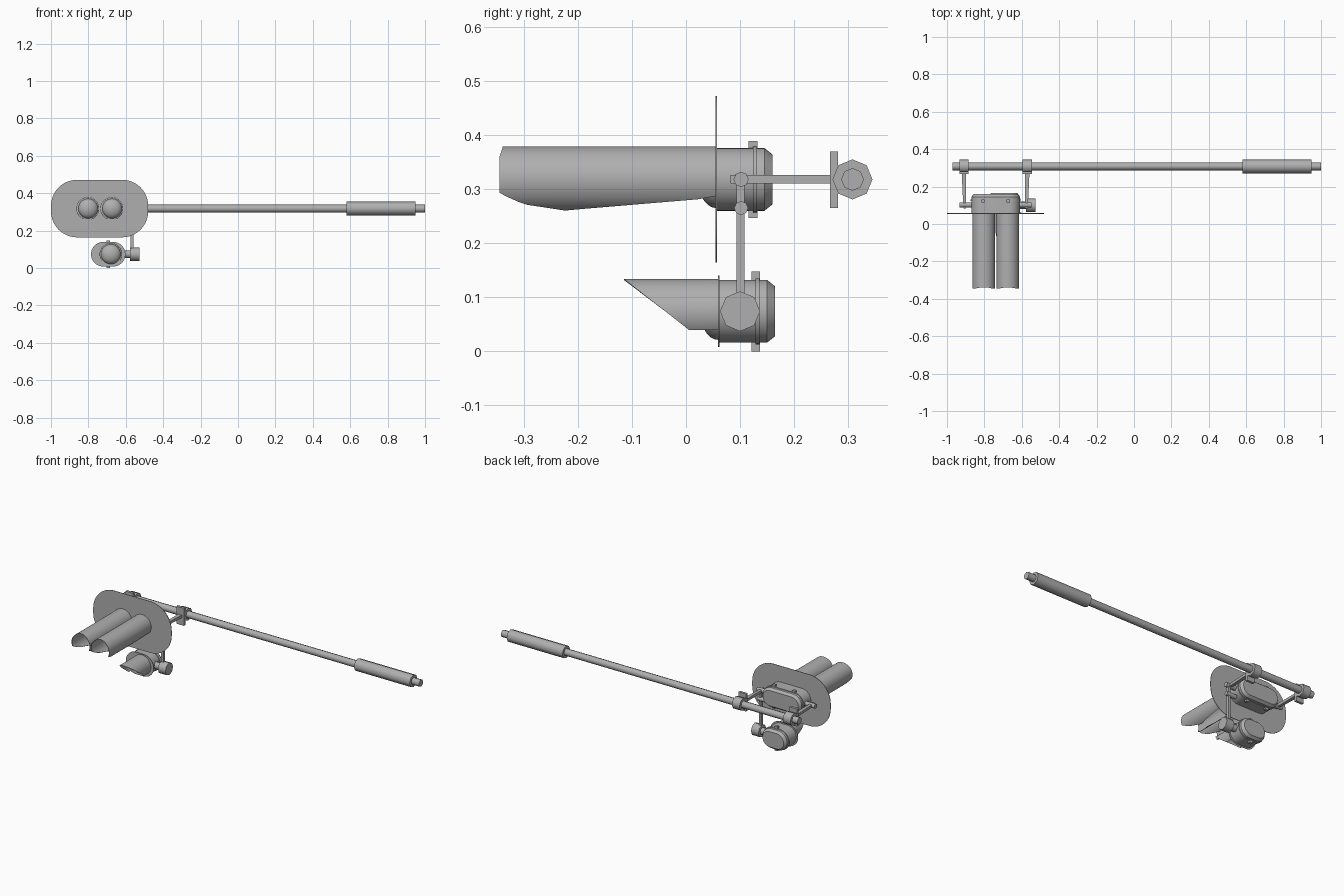
import bpy, bmesh, math
from mathutils import Vector

if "Cube" in bpy.data.objects:
    bpy.data.objects.remove(bpy.data.objects["Cube"])

# dark grey paint
PAINT = bpy.data.materials.new("dark_grey_paint")
PAINT.diffuse_color = (0.43, 0.43, 0.43, 1)
PAINT.use_nodes = True
PAINT.node_tree.nodes["Principled BSDF"].inputs["Base Color"].default_value = PAINT.diffuse_color


def finish(name, bm, angle=35):
    bmesh.ops.recalc_face_normals(bm, faces=bm.faces)
    me = bpy.data.meshes.new(name)
    bm.to_mesh(me)
    bm.free()
    me.materials.append(PAINT)
    ob = bpy.data.objects.new(name, me)
    bpy.context.collection.objects.link(ob)
    if angle:
        bpy.ops.object.select_all(action='DESELECT')
        ob.select_set(True)
        bpy.context.view_layer.objects.active = ob
        bpy.ops.object.shade_smooth_by_angle(angle=math.radians(angle))
    return ob


def rod(name, a, b, r, n=8):
    a, b = Vector(a), Vector(b)
    bm = bmesh.new()
    bmesh.ops.create_cone(bm, cap_ends=True, segments=n, radius1=r, radius2=r,
                          depth=(b - a).length)
    q = (b - a).to_track_quat('Z', 'Y').to_matrix().to_4x4()
    q.translation = (a + b) / 2
    bm.transform(q)
    return finish(name, bm, 55)


def box(name, x, y, z):
    bm = bmesh.new()
    bmesh.ops.create_cube(bm, size=1)
    for v in bm.verts:
        v.co = [(p[0] + p[1]) / 2 + c * (p[1] - p[0]) for c, p in zip(v.co, (x, y, z))]
    return finish(name, bm, 0)


def loft(name, cx, cz, rings, n=10):
    """Rounded rectangles in xz, each ring (y, half width, half height, corner radius)."""
    bm = bmesh.new()
    loops = []
    for y, w, h, r in rings:
        ring = []
        for k, (sx, sz) in enumerate(((1, 1), (-1, 1), (-1, -1), (1, -1))):
            for i in range(n + 1):
                t = (k + i / n) * math.pi / 2
                ring.append(bm.verts.new((cx + sx * (w - r) + r * math.cos(t), y,
                                          cz + sz * (h - r) + r * math.sin(t))))
        loops.append(ring)
    for p, q in zip(loops, loops[1:]):
        for i in range(len(p)):
            j = (i + 1) % len(p)
            bm.faces.new((p[i], p[j], q[j], q[i]))
    bm.faces.new(loops[0])
    bm.faces.new(loops[-1])
    bmesh.ops.remove_doubles(bm, verts=bm.verts, dist=1e-5)
    return finish(name, bm)


def interp(z, pts):
    if z >= pts[0][0]:
        return pts[0][1]
    for (z0, y0), (z1, y1) in zip(pts, pts[1:]):
        if z >= z1:
            return y0 + (y1 - y0) * (z0 - z) / (z0 - z1)
    return pts[-1][1]


def visor(name, cx, cz, r, low, front, back, n=48):
    """Bent sheet with thickness; front and back edges are (z offset, y) profiles."""
    bm = bmesh.new()
    a = math.asin(low / r)
    walls = []
    for rr in (r, r - 0.002):
        cols = []
        for i in range(n + 1):
            t = a + (math.pi - 2 * a) * i / n
            z = r * math.sin(t)
            y0, y1 = interp(z, front), interp(z, back)
            y1 = max(y1, y0 + 0.003)
            cols.append([bm.verts.new((cx + rr * math.cos(t), y, cz + rr * math.sin(t)))
                         for y in (y0, y1)])
        for p, q in zip(cols, cols[1:]):
            bm.faces.new((p[0], q[0], q[1], p[1]))
        # outline of the sheet, used for the rim
        walls.append([c[0] for c in cols] + [c[1] for c in reversed(cols)])
    o, s = walls
    for i in range(len(o)):
        j = (i + 1) % len(o)
        bm.faces.new((o[i], o[j], s[j], s[i]))
    finish(name, bm)


def lens(name, cx, cz, y, r=0.053, depth=0.034):
    bm = bmesh.new()
    bmesh.ops.create_uvsphere(bm, u_segments=28, v_segments=14, radius=1)
    bmesh.ops.bisect_plane(bm, geom=bm.verts[:] + bm.edges[:] + bm.faces[:],
                           plane_co=(0, 0, 0), plane_no=(0, 1, 0), clear_outer=True)
    for v in bm.verts:
        v.co = (cx + v.co.x * r, y + v.co.y * depth, cz + v.co.z * r)
    finish(name, bm)


def head(name, cx, cz, w, y, tabs, reach):
    h = 0.058
    # housing with chamfered back door, door seam flange, hinge tabs
    loft(name + "_housing", cx, cz, [(y, w, h, h), (y + .09, w, h, h),
         (y + .105, w - .012, h - .012, h - .012)])
    loft(name + "_flange", cx, cz, [(y + s, w + .004, h + .003, h + .003) for s in (.069, .076)])
    for i, s in enumerate(tabs):
        for j, v in enumerate((-1, 1)):
            box(f"{name}_tab_{i}{j}", (cx + s - .009, cx + s + .009),
                (y + .061, y + .077), sorted((cz + v * .05, cz + v * reach)))


Z, LZ = 0.318, 0.074

# main head
head("main", -0.74, Z, 0.13, 0.055, (-0.067, 0.067), 0.0715)
loft("main_backplate", -0.74, Z, [(.0545, .26, .154, .14), (.0575, .26, .154, .14)])
for i, x in enumerate((-0.803, -0.675)):
    lens(f"main_lens_{i}", x + .002, Z, 0.056)
    visor(f"main_visor_{i}", x, Z, 0.061, -0.0575,
          [(.06, -.339), (.042, -.345), (-.026, -.345), (-.046, -.30), (-.0575, -.225)],
          [(-.034, .055), (-.0575, -.225)])

# lower head
head("lower", -0.694, LZ, 0.082, 0.06, (0,), LZ)
loft("lower_backplate", -0.694, LZ, [(.059, .092, .066, .066), (.062, .092, .066, .066)])
lens("lower_lens", -0.68, LZ, 0.06)
visor("lower_visor", -0.68, LZ, 0.06, -0.035,
      [(.06, -.115), (-.034, .005), (-.035, .006)], [(0, .06)])

# pole with end sleeve
rod("pole", (-.97, .308, Z), (1, .308, Z), .021)
rod("pole_sleeve", (.58, .308, Z), (.95, .308, Z), .037)

# clamps, arms and pivot pins
for i, s in enumerate((-1, 1)):
    cx = -0.74 + s * 0.169
    rod(f"clamp_{i}", (cx - .025, .308, Z), (cx + .025, .308, Z), .037)
    box(f"clamp_plate_{i}", (cx - .025, cx + .025), (.266, .281), (.265, .37))
    arm = box(f"arm_{i}", (cx - .012, cx + .012), (.082, .27), (Z - .008, Z + .008))
    for v in arm.data.vertices:
        if v.co.y < .2:
            v.co.x = cx - s * .004 + (v.co.x - cx) * .6
    rod(f"pivot_pin_{i}", (-.74 + s * .12, .102, Z), (-.74 + s * .193, .102, Z), .014)

# drop bar carrying the lower head
box("drop_bar", (-.575, -.56), (.093, .108), (.08, Z))
rod("drop_bar_pin", (-.615, .102, .265), (-.55, .102, .265), .013)
rod("lower_hub", (-.577, .1, LZ), (-.527, .1, LZ), .037)
rod("lower_pin", (-.63, .1, LZ), (-.575, .1, LZ), .021)
